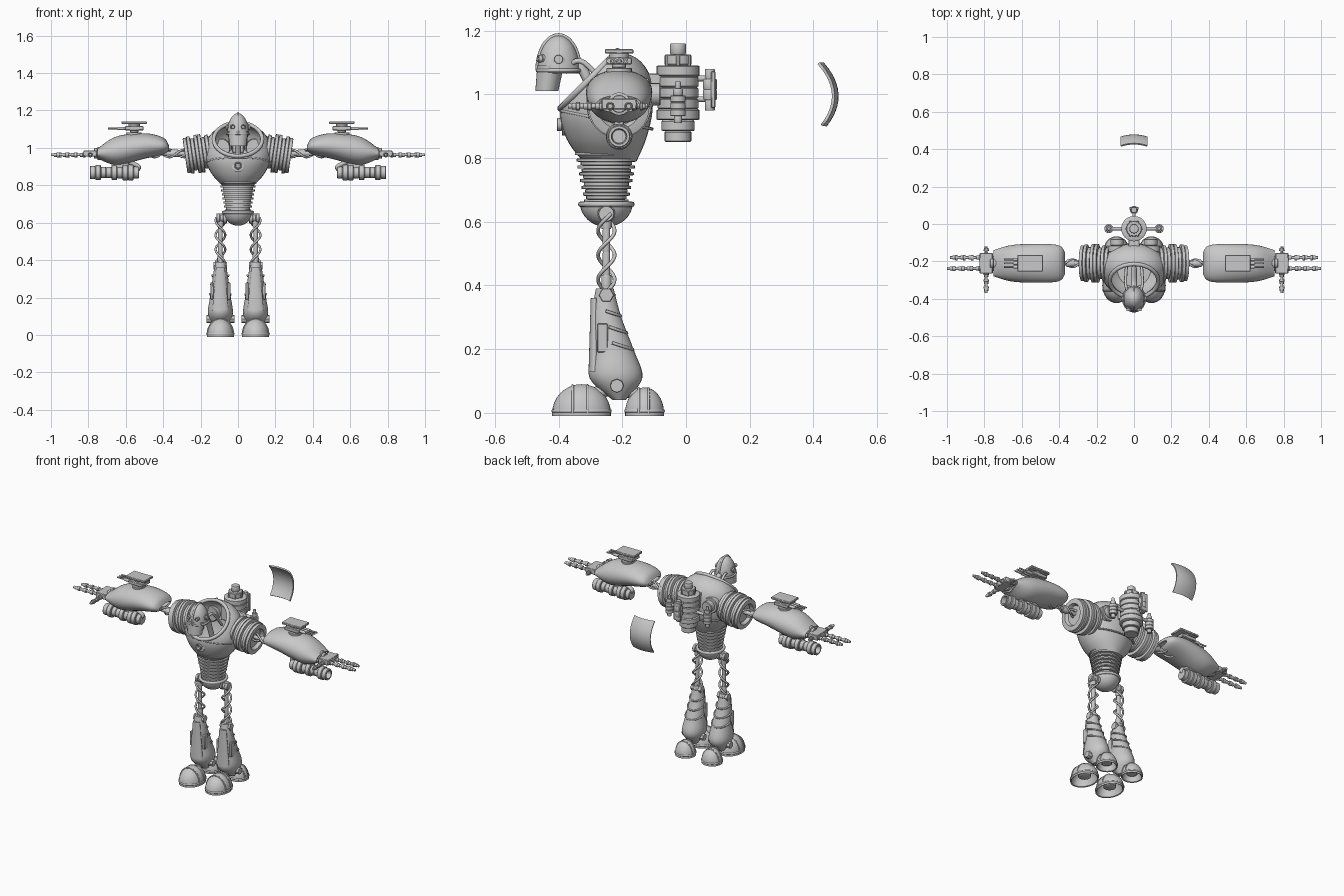
import bpy, bmesh
from math import sin, cos, pi, radians
from mathutils import Vector, Matrix

cube = bpy.data.objects.get("Cube")
if cube:
    bpy.data.objects.remove(cube)

X, Y, Z = (Vector(row) for row in Matrix.Identity(3))
arm_y, arm_z = -.21, .97
leg_x, leg_y = .094, -.25

# One plain metal colour
metal = bpy.data.materials.new("grey_metal")
metal.use_nodes = True
metal.diffuse_color = (.58, .58, .58, 1)
for node in metal.node_tree.nodes:
    if node.type == 'BSDF_PRINCIPLED':
        node.inputs["Base Color"].default_value = metal.diffuse_color


def finish(name, bm, mirror=False, shell=0):
    """Turn a bmesh into a finished object, smooth except on hard edges."""
    bmesh.ops.recalc_face_normals(bm, faces=bm.faces[:])
    for face in bm.faces:
        face.smooth = True
    for edge in bm.edges:
        edge.smooth = len(edge.link_faces) == 2 and edge.calc_face_angle(0) < radians(36)
    mesh = bpy.data.meshes.new(name)
    bm.to_mesh(mesh)
    bm.free()
    mesh.materials.append(metal)
    part = bpy.data.objects.new(name, mesh)
    bpy.context.collection.objects.link(part)
    if shell:
        part.modifiers.new("Thickness", 'SOLIDIFY').thickness = shell
    if mirror:
        part.modifiers.new("Mirror", 'MIRROR').use_mirror_merge = False


def blend(keys, steps=5):
    """Run a smooth path through a few key vectors."""
    keys = [Vector(key) for key in keys]
    padded = [keys[0]] + keys + [keys[-1]]
    path = []
    for a, b, c, d in zip(padded, keys, keys[1:], padded[3:]):
        for step in range(steps):
            t = step / steps
            path.append(b + t / 2 * (c - a + t * (2 * a - 5 * b + 4 * c - d + t * (3 * (b - c) + d - a))))
    return path + [keys[-1]]


def ellipse(centre, rx, ry, sides=32, across=X, along=Y, turn=2 * pi):
    angles = [turn * i / sides for i in range(sides)]
    return [Vector(centre) + across * rx * cos(a) + along * ry * sin(a) for a in angles]


def skin(rings, caps=True):
    """Bridge rings of points into a surface."""
    bm = bmesh.new()
    loops = [[bm.verts.new(point) for point in ring] for ring in rings]
    for low, high in zip(loops, loops[1:]):
        for i in range(len(low)):
            bm.faces.new((low[i - 1], low[i], high[i], high[i - 1]))
    if caps:
        bm.faces.new(loops[0])
        bm.faces.new(loops[-1])
    return bm


def loft(keys, offset=0, caps=True):
    """Keys give height, centre, width radius and depth radius."""
    return skin([ellipse((offset, mid, z), rx, ry) for z, mid, rx, ry in blend(keys)], caps)


def stack(name, start, axis, length, radii, mirror=False, sides=24, hollow=False):
    """Turn a row of equal bands, each with softened rims."""
    band = length / len(radii)
    profile = []
    for k, r in enumerate(radii):
        profile += [(r * .92, k), (r, k + .1), (r, k + .9), (r * .92, k + 1)]
    if hollow:
        profile += [(r * .7, k + 1), (r * .6, k)]
    bm = skin([ellipse((0, 0, h * band), r, r, sides) for r, h in profile])
    turn = Vector(axis).to_track_quat('Z', 'Y').to_matrix().to_4x4()
    bm.transform(Matrix.Translation(start) @ turn)
    finish(name, bm, mirror)


def half_ball(name, centre, size, keep, mirror=False):
    bm = bmesh.new()
    bmesh.ops.create_uvsphere(bm, u_segments=32, v_segments=16, radius=1)
    bmesh.ops.bisect_plane(bm, geom=bm.verts[:] + bm.edges[:] + bm.faces[:],
                           plane_co=(0, 0, 0), plane_no=keep, clear_inner=True)
    bm.transform(Matrix.Translation(centre) @ Matrix.Diagonal((*size, 1)))
    finish(name, bm, mirror, shell=.01)


def box(name, centre, size, mirror=False):
    bm = bmesh.new()
    bmesh.ops.create_cube(bm, size=1)
    bm.transform(Matrix.Translation(centre) @ Matrix.Diagonal((*size, 1)))
    bmesh.ops.bevel(bm, geom=bm.edges[:], offset=.003, segments=1, affect='EDGES')
    finish(name, bm, mirror)


def tube(name, points, radius, mirror=False, cyclic=False):
    curve = bpy.data.curves.new(name, 'CURVE')
    curve.dimensions = '3D'
    curve.bevel_depth = radius
    curve.bevel_resolution = 2
    curve.use_fill_caps = True
    for side in ((1, -1) if mirror else (1,)):
        spline = curve.splines.new('POLY')
        spline.points.add(len(points) - 1)
        spline.use_cyclic_u = cyclic
        for point, (x, y, z) in zip(spline.points, points):
            point.co = (x * side, y, z, 1)
    curve.materials.append(metal)
    bpy.context.collection.objects.link(bpy.data.objects.new(name, curve))


def coil(name, start, axis, across, along, length, radius):
    """Wind two cables around a limb."""
    for phase in (0, pi):
        winding = [Vector(start) + axis * length * i / 40 + radius * (
            across * cos(i / 4 + phase) + along * sin(i / 4 + phase)) for i in range(41)]
        tube(name, winding, .006, mirror=True)


# Torso shell, cut open at a slant for the neck well
bm = loft([(.79, -.24, .075, .085), (.86, -.25, .14, .125), (.95, -.25, .177, .145),
           (1.05, -.23, .16, .12), (1.11, -.22, .1, .07), (1.135, -.22, .01, .01)])
slant = (Z - Y).normalized()
slope = (Z + Y).normalized()
well = Vector((0, -.32, 1.03))
bmesh.ops.bisect_plane(bm, geom=bm.verts[:] + bm.edges[:] + bm.faces[:],
                       plane_co=well, plane_no=slant, clear_outer=True)
rim = [v.co.copy() for v in bm.verts if abs((v.co - well).dot(slant)) < .0001]
finish("torso_shell", bm, shell=.012)
heights = [(point - well).dot(slope) for point in rim]
low, high = min(heights), max(heights)
tube("neck_collar", ellipse(well + slope * (low + high) / 2, max(point.x for point in rim),
                            (high - low) / 2, along=slope), .011, cyclic=True)
tube("torso_seam", ellipse((0, leg_y, .92), .172, .143, along=Y - Z / 5), .005, cyclic=True)
stack("chest_button", (0, -.375, .905), -Y, .03, [.034, .02], hollow=True)
stack("back_bosses", (.09, -.15, 1), Y, .07, [.05, .035], mirror=True)

# Head
head = Vector((0, -.4, 1.075))
half_ball("helmet", head, (.058, .066, .11), Z)
tube("visor_rim", ellipse(head, .058, .066), .006, cyclic=True)
tube("helmet_crest", ellipse(head, .067, .111, across=-Y, along=Z, turn=pi), .006)
finish("jaw", loft([(1.01, -.437, .045, .036), (1.09, -.425, .054, .042)]))
stack("eyes", (.024, -.44, 1.112), X / 4 - Y, .026, [.014, .012], mirror=True, hollow=True)
stack("ear_caps", head + X * .045 + Z * .035, X, .02, [.02, .014], mirror=True)
tube("neck_hoses", blend([(.03, -.37, 1.09), (.045, -.32, 1.1), (.04, -.22, .99)]), .008, mirror=True)
tube("neck_spine", blend([(0, -.38, 1.08), (0, -.32, 1.07), (0, -.24, .85)]), .016)

# Ribbed waist and pelvis
stack("ribbed_waist", (0, leg_y, .66), Z, .16,
      [(.07 + .002 * i) * (.88 if i % 2 else 1) for i in range(15)], sides=32)
half_ball("pelvis", (0, leg_y, .66), (.078, .083, .076), -Z)
tube("pelvis_rim", ellipse((0, leg_y, .655), .077, .08), .009, cyclic=True)
stack("hip_joints", (.06, leg_y, .625), X, .054, [.028, .022, .025], mirror=True)

# Shoulder housings
stack("shoulder_housings", (.13, arm_y, .98), X - Z / 7, .155,
      [.085, .095, .085, .103, .103, .086, .1, .095], mirror=True, sides=32, hollow=True)

# Arms: rod with cables inside an open forearm shell
stack("arm_rods", (.23, arm_y, arm_z), X, .52, [.012, .012, .02] * 4, mirror=True)
coil("arm_cable", (.25, arm_y, arm_z), X, Y, Z, .25, .02)
bm = loft([(.37, 1, .06, .015), (.4, 1.01, .095, .045), (.5, 1.01, .104, .068),
           (.65, .985, .098, .076), (.75, .97, .07, .027)], caps=False)
# Reads the loft's width, depth and height as y, z and x
bm.transform(Matrix.Translation(Y * arm_y) @ Matrix((Z, X, Y)).to_4x4())
finish("forearm_shells", bm, mirror=True, shell=.008)

# Turret on each forearm
turret = Vector((.555, arm_y, 1.06))
stack("turret_posts", turret, Z, .07, [.04, .022, .03], mirror=True)
box("turret_bodies", turret + Z * .045, (.1, .08, .022), mirror=True)
box("turret_lids", turret + Z * .075, (.135, .09, .014), mirror=True)
for shift in (-.02, 0, .02):
    stack("turret_barrel", turret + Y * shift + Z * .044 + X * .04, X, .1, [.009, .005],
          mirror=True, sides=10)

# Cannon slung under each forearm
cannon = Vector((.53, arm_y, .868))
stack("cannons", cannon, X, .262, [.032, .042, .042, .032, .04, .03, .03, .04, .035],
      mirror=True, hollow=True)
box("cannon_mounts", cannon + X * .1 + Z * .045, (.09, .03, .04), mirror=True)
tube("cannon_pipes", blend([cannon + X * .03, cannon + Z * .03, cannon + (X + Z) * .06]), .012, mirror=True)

# Hands with jointed fingers
palm = Vector((.79, arm_y, arm_z))
box("palms", palm, (.07, .11, .034), mirror=True)
stack("wrists", palm - X * .055, X, .035, [.036, .028], mirror=True)
for name, shift, axis, length, joints in (
        ("front_finger", X * .025 - Y * .028, X, .185, 4), ("back_finger", X * .025 + Y * .03, X, .17, 4),
        ("thumb", -Y * .05, -Y, .11, 3), ("rear_thumb", Y * .04, Y, .05, 2)):
    stack(name, palm + shift - Z * .007, axis, length, [.014, .011, .008] * joints, mirror=True, sides=10)

# Thigh rods wrapped in cable
stack("thigh_rods", (leg_x, leg_y, .36), Z, .29, [.016, .012, .012, .016], mirror=True)
coil("thigh_cable", (leg_x, leg_y, .38), Z, X, Y, .245, .026)
stack("knee_bolts", (leg_x - .036, leg_y, .37), X, .072, [.024, .03, .024], mirror=True, sides=6)

# Shins
finish("shins", loft([(.04, -.21, .03, .02), (.11, -.22, .066, .083), (.2, -.23, .056, .065),
                      (.3, -.25, .042, .047), (.39, -.255, .028, .028)], leg_x), mirror=True)
finish("shin_plates", loft([(.13, -.288, .044, .018), (.36, -.287, .024, .012)], leg_x), mirror=True)
for side in (-1, 1):
    box("shin_panel", (leg_x + side * .046, -.262, .235), (.016, .034, .09), mirror=True)
for i in range(3):
    tube("calf_band", ellipse((leg_x, -.232 - .01 * i, .22 + .05 * i), .056 - .006 * i,
                              .065 - .009 * i, along=Y - Z / 3, turn=pi), .005, mirror=True)
stack("ankle_bolts", (leg_x - .075, -.217, .085), X, .15, [.022, .028, .028, .022], mirror=True, sides=8)

# Split feet, each a ribbed dome with a hollow sole
for part, y, width, depth, height in (("toe", -.328, .073, .092, .09), ("heel", -.13, .062, .061, .08)):
    sole = Vector((leg_x, y, 0))
    half_ball(part + "_domes", sole, (width, depth, height), Z, mirror=True)
    tube(part + "_rims", ellipse(sole + Z * .006, width - .003, depth - .003), .006, mirror=True, cyclic=True)
    stack(part + "_sole_rings", sole + Z * .012, Z, .02, [width * .5], mirror=True)
    for shift in (-.3, .2):
        tube(part + "_rib", ellipse(sole + Y * shift * depth, width * .96, height * .96, along=Z, turn=pi),
             .004, mirror=True)
    tube(part + "_links", [(leg_x, -.217, .08), sole + Z * .05], .02, mirror=True)

# Back pack with side and rear tanks
pack = Vector((0, -.025, .85))
stack("back_pack", pack, Z, .31, [.042, .052, .068, .064, .064, .064, .068, .042, .025])
for fin in ellipse(pack + Z * .25, .04, .04, sides=6):
    box("pack_fin", fin, (.012, .012, .05))
box("pack_bracket", (0, -.1, 1.02), (.06, .07, .09))
stack("side_tanks", pack + X * .135 + Z * .06, Z, .13, [.013, .024, .024, .024, .016, .009], mirror=True)
tube("side_tank_arms", [pack + Z * .135, pack + X * .135 + Z * .135], .01, mirror=True)
stack("rear_tank", pack + (Y + Z) * .1, Z, .13, [.016, .022, .022, .016], sides=12)
box("rear_plate", pack + Y * .11 + Z * .165, (.05, .014, .115))
for height in (.135, .2):
    tube("rear_tank_arm", [pack + Z * height, pack + Y * .1 + Z * height], .009)

# Detached curved panel
bm = bmesh.new()
bmesh.ops.create_grid(bm, x_segments=10, y_segments=10, size=1)
for v in bm.verts:
    across, up = v.co.x, v.co.y
    v.co = (across * .07, .47 - .04 * up * up - .012 * across * across - .005 * up, 1 + up * .095)
finish("curved_panel", bm, shell=.009)
